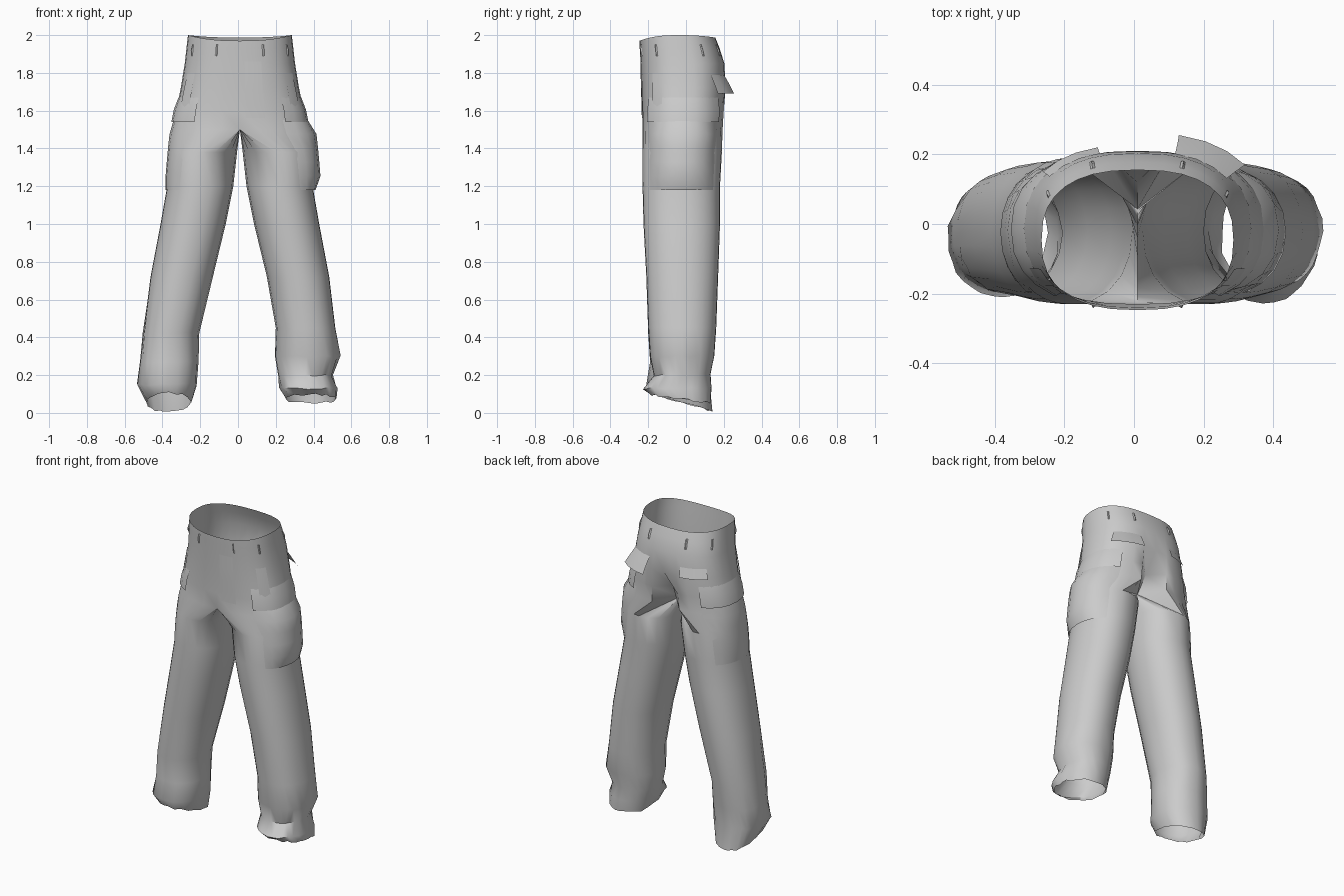
import bpy
import bmesh
import math
import random
from mathutils import Vector

random.seed(4)
if "Cube" in bpy.data.objects:
    bpy.data.objects.remove(bpy.data.objects["Cube"], do_unlink=True)

HALF = 16         # segments from front centre round the outside to back centre
INNER = 10        # segments along the inside of a leg
SEAM_X = 0.01

cloth = bpy.data.materials.new("grey cloth")
cloth.use_nodes = True
GREY = (0.6, 0.6, 0.6, 1)
cloth.diffuse_color = GREY
bsdf = cloth.node_tree.nodes["Principled BSDF"]
bsdf.inputs["Base Color"].default_value = GREY
bsdf.inputs["Roughness"].default_value = 0.9

# Rows: height, inner x, outer x, front y, back y
HIPS = [(2.0, 0, .275, -.247, .155), (1.93, 0, .283, -.245, .178),
        (1.85, 0, .292, -.24, .203), (1.72, 0, .313, -.235, .21),
        (1.6, 0, .337, -.23, .203), (1.5, 0, .357, -.23, .197)]
THIGH = [(1.38, .015, .37, -.23, .19), (1.2, .035, .385, -.23, .18),
         (1.0, .075, .42, -.225, .18), (.72, .143, .473, -.21, .17)]
CUFFS = {1: [(.45, .19, .505, -.2, .16), (.3, .185, .53, -.19, .15),
             (.2, .205, .49, -.17, .13), (.13, .21, .515, -.228, .135),
             (.075, .24, .51, -.19, .13)],
         -1: [(.42, .22, .515, -.2, .15), (.27, .22, .53, -.19, .135),
              (.15, .225, .543, -.21, .125), (.055, .26, .495, -.19, .14)]}
HEM_TILT = {1: .022, -1: .05}


def power(value, exponent):
    return math.copysign(abs(value) ** exponent, value)


def ring(side, row, tilt=0.0):
    """Points of one cross-section, front centre first, round the outside."""
    z, inner, outer, front, back = row
    is_leg = inner > 0
    exponent = .93 if is_leg else .8
    centre = (inner + outer) / 2 if is_leg else 0
    radius = outer - centre
    mid, depth = (front + back) / 2, (back - front) / 2
    crease = max(0, 1.72 - z) * .7         # crease of the seat
    points = []
    for i in range(HALF + INNER):
        if i <= HALF:
            angle = math.pi * (i / HALF - .5)
        else:
            angle = math.pi * (.5 + (i - HALF) / INNER)
        x = centre + radius * power(math.cos(angle), exponent)
        y = mid + depth * power(math.sin(angle), exponent)
        if not is_leg and i >= HALF:       # crotch line along the seam
            x = 0
            y = front + (y - front) * (1 - crease / (back - front))
        height = z - tilt * math.sin(angle)
        if z > 1.95:                       # waist dips at the front and back
            height -= (.03 if angle < 0 else .013) * math.sin(angle) ** 2
        points.append(Vector((SEAM_X + side * x, y, height)))
    return points


def leg_rings(side):
    rows = HIPS + THIGH + CUFFS[side]
    rings = [ring(side, row) for row in rows[:-1]]
    rings.append(ring(side, rows[-1], HEM_TILT[side]))
    # Loose cloth creases near the floor
    for loop in rings[-4:]:
        for p in loop:
            p.x += random.uniform(-.005, .005)
            p.z += random.uniform(-.006, .006)
    return rings


RINGS = {side: leg_rings(side) for side in (1, -1)}


def finish(name, bm, angle):
    bmesh.ops.remove_doubles(bm, verts=bm.verts, dist=.0005)
    mesh = bpy.data.meshes.new(name)
    bm.to_mesh(mesh)
    bm.free()
    mesh.materials.append(cloth)
    obj = bpy.data.objects.new(name, mesh)
    bpy.context.collection.objects.link(obj)
    bpy.ops.object.select_all(action='DESELECT')
    obj.select_set(True)
    bpy.context.view_layer.objects.active = obj
    bpy.ops.object.shade_smooth_by_angle(angle=math.radians(angle))


def quad(bm, corners, side):
    bm.faces.new(corners if side > 0 else corners[::-1])


# Trousers: open hips splitting into two open legs
bm = bmesh.new()
crotch = len(HIPS) - 1
for side, rings in RINGS.items():
    loops = [[bm.verts.new(p) for p in loop] for loop in rings]
    for k in range(len(loops) - 1):
        upper, lower = loops[k], loops[k + 1]
        count = HALF if k < crotch else HALF + INNER
        for i in range(count):
            j = (i + 1) % (HALF + INNER)
            quad(bm, (upper[i], lower[i], lower[j], upper[j]), side)
finish("trousers", bm, 50)


def on_cloth(side, t, z):
    """Outer point at height z; t runs from 0 (front centre) to 1 (back centre)."""
    rings = RINGS[side]
    step = min(max(t, 0), 1) * HALF
    i = min(int(step), HALF - 1)
    along = [loop[i].lerp(loop[i + 1], step - i) for loop in rings]
    for a, b in zip(along, along[1:]):
        if a.z >= z >= b.z:
            return a.lerp(b, (a.z - z) / (a.z - b.z))
    return along[0]


def panel(name, side, t0, t1, z0, z1, lift, shape="pocket", columns=6, rows=4):
    """A patch following the cloth, raised by lift according to its shape."""
    bm = bmesh.new()
    grid = []
    for r in range(rows + 1):
        v = r / rows
        line = []
        for c in range(columns + 1):
            u = c / columns
            t = t0 + (t1 - t0) * u
            z = z1 + (z0 - z1) * v
            p = on_cloth(side, t, z)
            across = on_cloth(side, t + .04, z) - on_cloth(side, t - .04, z)
            normal = Vector((across.y, -across.x, 0)).normalized() * side
            if shape == "flap":
                amount = .003 + lift * v
            elif shape == "layer":
                amount = .002 + lift * min(1, 2 * v)
            else:
                bulge = 1 if 0 < r < rows else .25
                amount = .001 + lift * bulge * math.sin(math.pi * u)
            line.append(bm.verts.new(p + normal * amount))
        grid.append(line)
    for a, b in zip(grid, grid[1:]):
        for c in range(columns):
            quad(bm, (a[c], b[c], b[c + 1], a[c + 1]), side)
    finish(name, bm, 40)


# Cargo pockets and their flaps, slash pocket edges
for side, label, bulge in ((1, "left", .045), (-1, "right", .012)):
    panel(label + "_cargo_pocket", side, .2, .8, 1.18, 1.55, bulge, columns=8, rows=5)
    panel(label + "_cargo_flap", side, .21, .79, 1.54, 1.67, .012, "layer", 8, 2)
    panel(label + "_front_pocket_edge", side, .27, .36, 1.62, 1.8, .006, "layer", 2, 3)

# Back pocket flaps, the left one hanging open
panel("left_back_flap", 1, .7, .91, 1.69, 1.79, .052, "flap", 3, 2)
panel("right_back_flap", -1, .71, .91, 1.72, 1.78, .015, "flap", 3, 2)

# Fly cover
panel("fly", 1, .02, .1, 1.56, 1.86, .003, "layer", 2, 4)

# Belt loops
for side, label in ((1, "left"), (-1, "right")):
    for n, t in enumerate((.11, .32, .65, .87)):
        panel(f"{label}_belt_loop_{n + 1}", side, t, t + .015, 1.89, 1.95, .008, "pocket", 2, 2)
